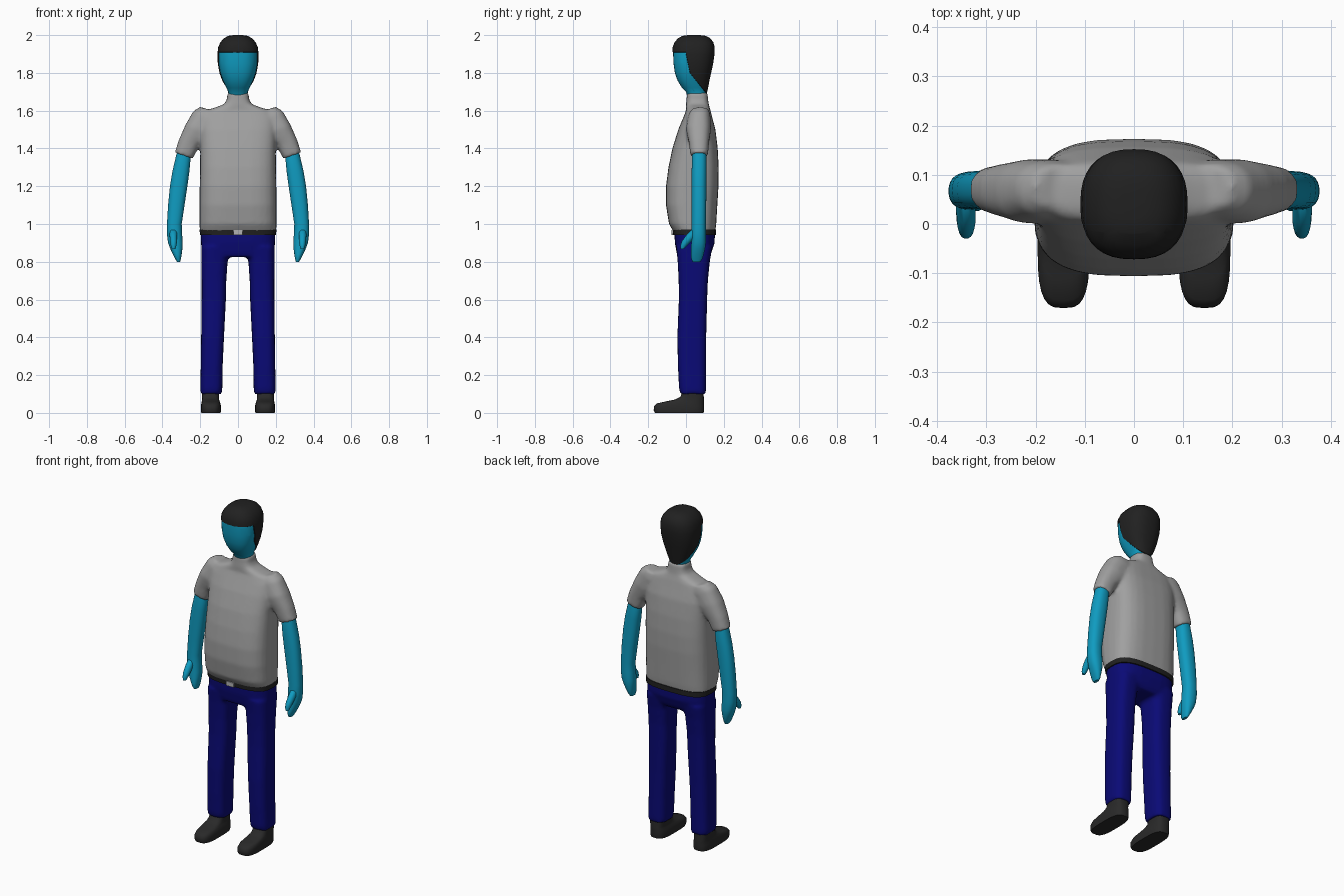
import bpy, bmesh, math
from mathutils import Vector

if "Cube" in bpy.data.objects:
    bpy.data.objects.remove(bpy.data.objects["Cube"])


def mat(name, r, g, b):
    m = bpy.data.materials.new(name)
    m.diffuse_color = (r, g, b, 1)
    m.use_nodes = True
    m.node_tree.nodes["Principled BSDF"].inputs["Base Color"].default_value = m.diffuse_color
    return m


SKIN = mat("blue skin", 0.005, 0.33, 0.53)
SHIRT = mat("grey shirt", 0.35, 0.35, 0.35)
PANTS = mat("navy pants", 0.003, 0.003, 0.18)
BLACK = mat("black hair and belt", 0.015, 0.015, 0.015)
SHOE = mat("dark shoe", 0.022, 0.022, 0.022)
METAL = mat("buckle grey", 0.45, 0.45, 0.45)


def sym(rows):
    """Rows (z, half width, y0, y1) become centred sections."""
    return [(z, -w, w, y0, y1) for z, w, y0, y1 in rows]


def flip(rows):
    return [(z, -x1, -x0, y0, y1) for z, x0, x1, y0, y1 in rows]


def loft(bm, rows, power=2.5, tilt=0.0, n=28):
    """Stack rounded sections (z, x0, x1, y0, y1) into a closed solid."""
    rings = []
    for z, x0, x1, y0, y1 in rows:
        ring = []
        for i in range(n):
            a = 2 * math.pi * i / n
            c, s = math.cos(a), math.sin(a)
            u = math.copysign(abs(c) ** (2 / power), c) * (x1 - x0) / 2
            v = math.copysign(abs(s) ** (2 / power), s) * (y1 - y0) / 2
            ring.append(bm.verts.new(((x0 + x1) / 2 + u, (y0 + y1) / 2 + v, z + tilt * u)))
        rings.append(ring)
    for a, b in zip(rings, rings[1:]):
        for i in range(n):
            j = (i + 1) % n
            bm.faces.new((a[i], a[j], b[j], b[i]))
    bm.faces.new(rings[0])
    bm.faces.new(rings[-1])


def finish(name, bm, mats, angle=50, blend=0):
    bmesh.ops.recalc_face_normals(bm, faces=bm.faces)
    me = bpy.data.meshes.new(name)
    bm.to_mesh(me)
    bm.free()
    ob = bpy.data.objects.new(name, me)
    bpy.context.collection.objects.link(ob)
    for m in mats:
        me.materials.append(m)
    bpy.ops.object.select_all(action='DESELECT')
    ob.select_set(True)
    bpy.context.view_layer.objects.active = ob
    if blend:  # fuse overlapping solids into one soft skin
        r = ob.modifiers.new("fuse", 'REMESH')
        r.mode = 'VOXEL'
        r.voxel_size = 0.01
        r.use_smooth_shade = True
        s = ob.modifiers.new("soften", 'SMOOTH')
        s.factor = 0.5
        s.iterations = blend
    else:
        bpy.ops.object.shade_smooth_by_angle(angle=math.radians(angle))
    return ob


# Shirt: trunk with collar, and two short sleeves
trunk = sym([(0.957, .202, -.065, .155), (1.0, .204, -.09, .16), (1.1, .204, -.106, .166),
             (1.2, .203, -.106, .172), (1.3, .201, -.093, .173), (1.4, .2, -.072, .168),
             (1.5, .203, -.041, .156), (1.56, .2, -.016, .14), (1.6, .175, .0, .13),
             (1.617, .12, .0, .125), (1.635, .072, .0, .12), (1.66, .059, .003, .117),
             (1.695, .056, .005, .114)])
sleeve = [(1.362, .24, .335, .024, .116), (1.43, .205, .312, .015, .122),
          (1.5, .13, .278, .0, .132), (1.57, .08, .237, .01, .13), (1.603, .1, .2, .03, .12)]
bm = bmesh.new()
loft(bm, trunk, 3.0)
loft(bm, sleeve, 2.4, 0.35)
loft(bm, flip(sleeve), 2.4, -0.35)
finish("shirt", bm, [SHIRT], blend=5)

# Pants: hips and two legs
hips = sym([(.825, .187, -.043, .118), (.85, .193, -.05, .135), (.9, .196, -.059, .152),
            (.965, .196, -.062, .153)])
leg = [(.1, .085, .2, -.03, .105), (.13, .083, .2, -.037, .106), (.25, .081, .197, -.043, .106),
       (.4, .074, .195, -.046, .107), (.6, .064, .193, -.038, .112), (.7, .062, .193, -.039, .116),
       (.8, .055, .194, -.044, .126), (.88, .04, .194, -.052, .14)]
bm = bmesh.new()
loft(bm, hips, 3.0)
loft(bm, leg, 3.0)
loft(bm, flip(leg), 3.0)
finish("pants", bm, [PANTS], blend=5)

# Belt and buckle
bm = bmesh.new()
loft(bm, sym([(.942, .202, -.068, .16), (.972, .203, -.071, .16)]), 3.0)
finish("belt", bm, [BLACK])
bm = bmesh.new()
bmesh.ops.create_cube(bm, size=1)
bmesh.ops.scale(bm, vec=(.05, .012, .026), verts=bm.verts)
bmesh.ops.translate(bm, vec=(0, -.071, .955), verts=bm.verts)
finish("buckle", bm, [METAL], 30)

# Head with neck; hair is the cut region raised slightly from the scalp
bm = bmesh.new()
loft(bm, sym([(1.66, .05, .012, .105), (1.7, .052, .0, .108), (1.72, .061, -.021, .113),
              (1.76, .08, -.045, .12), (1.8, .094, -.059, .129), (1.85, .103, -.066, .14),
              (1.9, .105, -.068, .147), (1.935, .101, -.067, .148), (1.96, .09, -.057, .141),
              (1.98, .072, -.04, .126), (1.992, .05, -.018, .104), (1.996, .025, .01, .075)]), 2.5, n=36)
bmesh.ops.recalc_face_normals(bm, faces=bm.faces)
cuts = [(Vector((0, 0, 1.908)), Vector((0, 0, 1))),
        (Vector((0, .0, 1.9)), Vector((0, 1, .2))),
        (Vector((0, .02, 1.8)), Vector((0, 1, .8)))]
for co, no in cuts:
    bmesh.ops.bisect_plane(bm, geom=bm.verts[:] + bm.edges[:] + bm.faces[:], plane_co=co, plane_no=no)
hair = []
for f in bm.faces:
    c = f.calc_center_median()
    fringe, side, nape = [(c - co).dot(no) > 0 for co, no in cuts]
    if fringe or (side and nape and c.z > 1.69):
        f.material_index = 1
        hair.append(f)
rim = bmesh.ops.inset_region(bm, faces=hair, thickness=.002, depth=.004, use_even_offset=True)
for f in rim["faces"]:
    f.material_index = 1
finish("head", bm, [SKIN, BLACK], 60)

# Arms with mitten hands and thumbs, and shoes
arm = [(1.39, .26, .32, .036, .104), (1.36, .25, .328, .032, .108), (1.28, .257, .347, .03, .109),
       (1.2, .268, .36, .03, .108), (1.1, .283, .37, .03, .107), (1.0, .298, .376, .03, .105),
       (.95, .296, .377, .029, .105), (.9, .293, .37, .028, .105), (.87, .294, .359, .027, .101),
       (.84, .298, .345, .026, .094), (.815, .302, .332, .028, .086), (.8, .306, .324, .035, .076)]
thumb = [(.975, .322, .362, .035, .085), (.94, .322, .362, .0, .06), (.91, .322, .36, -.022, .03),
         (.885, .326, .356, -.03, .005), (.868, .332, .35, -.028, -.01)]
shoe = [(.0, .092, .194, -.165, .093), (.012, .09, .196, -.171, .096), (.035, .09, .196, -.17, .096),
        (.05, .093, .194, -.155, .096), (.06, .097, .192, -.11, .096), (.07, .1, .19, -.06, .095),
        (.085, .1, .19, -.03, .094), (.12, .1, .19, -.015, .092)]
for side, turn in (("left", lambda r: r), ("right", flip)):
    bm = bmesh.new()
    loft(bm, turn(arm), 2.3)
    loft(bm, turn(thumb), 2.0, n=14)
    finish(side + "_arm", bm, [SKIN])
    bm = bmesh.new()
    loft(bm, turn(shoe), 3.2)
    finish(side + "_shoe", bm, [SHOE], 45)
